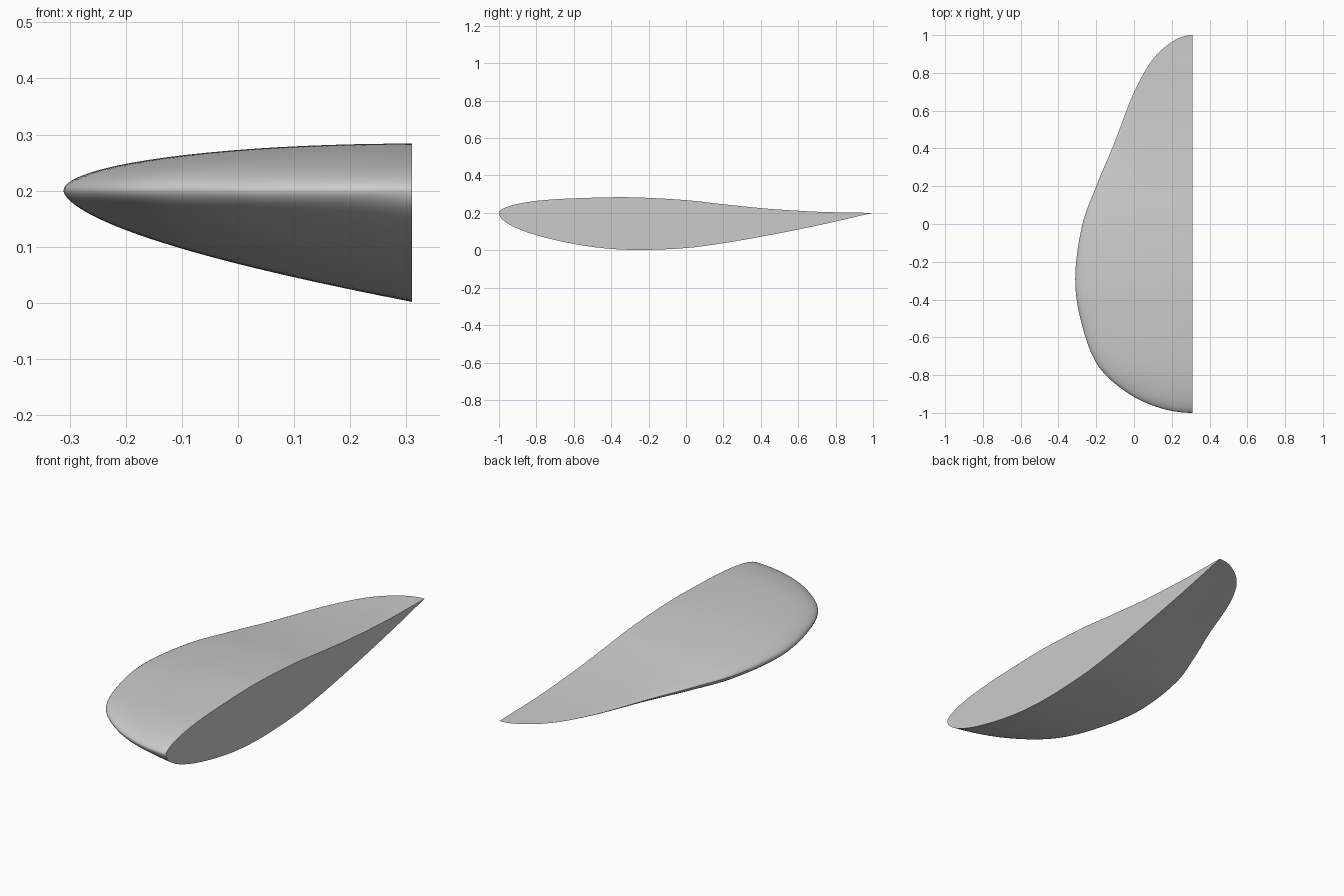
import bpy, bmesh, math

cube = bpy.data.objects.get("Cube")
if cube:
    bpy.data.objects.remove(cube, do_unlink=True)

ROOT_X, MID_Z = 0.31, 0.2

# Stations along the body: y, half width, height above and depth below the edge plane
STATIONS = [
    (-1.0, 0, 0, 0), (-0.97, 0.185, 0.026, 0.045), (-0.9, 0.335, 0.048, 0.084),
    (-0.75, 0.5, 0.069, 0.133), (-0.5, 0.594, 0.081, 0.182), (-0.28, 0.621, 0.083, 0.198),
    (0.0, 0.583, 0.068, 0.188), (0.2, 0.51, 0.046, 0.162), (0.44, 0.41, 0.022, 0.12),
    (0.7, 0.309, 0.006, 0.068), (0.87, 0.212, 0.002, 0.03), (0.96, 0.115, 0.0005, 0.009),
    (1.0, 0, 0, 0),
]


def mirrored_keys():
    """Extend the stations past both ends so the curves finish rounded or sharp."""
    keys = [(math.acos(-y), w, t, b) for y, w, t, b in STATIONS]
    before = tuple(-v for v in keys[1])
    a, w, t, b = keys[-2]
    return [before] + keys + [(2 * math.pi - a, -w, t, b)]


KEYS = mirrored_keys()


def sample(angle):
    """Smooth cubic interpolation of width, height and depth."""
    i = 1
    while i < len(KEYS) - 3 and angle > KEYS[i + 1][0]:
        i += 1
    k0, k1, k2, k3 = KEYS[i - 1:i + 3]
    h = k2[0] - k1[0]
    s = (angle - k1[0]) / h
    out = []
    for c in (1, 2, 3):
        m1 = (k2[c] - k0[c]) / (k2[0] - k0[0]) * h
        m2 = (k3[c] - k1[c]) / (k3[0] - k1[0]) * h
        v = ((2 * s**3 - 3 * s**2 + 1) * k1[c] + (s**3 - 2 * s**2 + s) * m1
             + (3 * s**2 - 2 * s**3) * k2[c] + (s**3 - s**2) * m2)
        out.append(max(v, 0.0))
    return out


def section(angle, steps=20):
    """Half section from the lower root, round the outer edge, to the upper root."""
    y = -math.cos(angle)
    w, t, b = sample(angle)
    power = 0.63 + 0.1 * y
    points = []
    for j in range(steps + 1):
        v = 1 - j / steps
        points.append((ROOT_X - w * (1 - v * v), y, MID_Z - b * v ** (2 * power)))
    for j in range(1, steps + 1):
        a = math.pi / 2 * j / steps
        points.append((ROOT_X - w * math.cos(a), y, MID_Z + t * math.sin(a)))
    return points


# Half body: lofted skin closed by a flat root face
bm = bmesh.new()
COUNT = 96
rings = [[bm.verts.new(p) for p in section(math.pi * i / COUNT)] for i in range(COUNT + 1)]
for r0, r1 in zip(rings, rings[1:]):
    for j in range(len(r0) - 1):
        bm.faces.new((r0[j], r0[j + 1], r1[j + 1], r1[j]))
    bm.faces.new((r0[-1], r0[0], r1[0], r1[-1]))
bmesh.ops.remove_doubles(bm, verts=bm.verts, dist=0.00005)
bmesh.ops.recalc_face_normals(bm, faces=bm.faces)
mesh = bpy.data.meshes.new("half_body")
bm.to_mesh(mesh)
bm.free()

body = bpy.data.objects.new("half_body", mesh)
bpy.context.collection.objects.link(body)

# Plain grey finish
grey = bpy.data.materials.new("light_grey")
grey.use_nodes = True
colour = (0.6, 0.6, 0.6, 1)
grey.diffuse_color = colour
grey.node_tree.nodes["Principled BSDF"].inputs["Base Color"].default_value = colour
mesh.materials.append(grey)

bpy.ops.object.select_all(action="DESELECT")
body.select_set(True)
bpy.context.view_layer.objects.active = body
bpy.ops.object.shade_smooth_by_angle(angle=math.radians(35))
